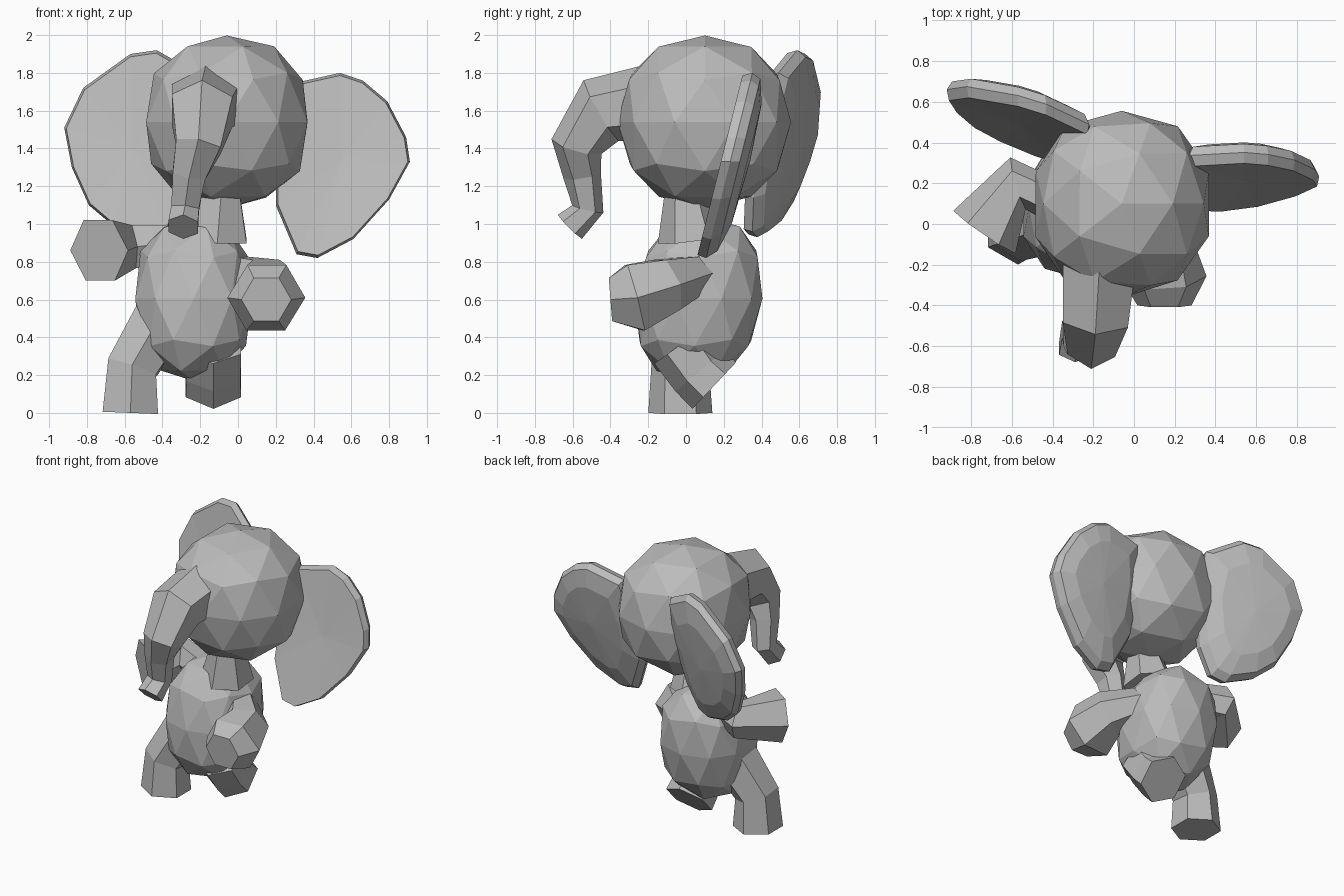
import bpy, bmesh, random
from math import copysign
from mathutils import Vector

random.seed(4)
cube = bpy.data.objects.get("Cube")
if cube:
    bpy.data.objects.remove(cube, do_unlink=True)

# One plain grey covers the whole figure
grey = bpy.data.materials.new("elephant_grey")
colour = (0.5, 0.5, 0.5, 1)
grey.diffuse_color = colour
grey.use_nodes = True
grey.node_tree.nodes["Principled BSDF"].inputs["Base Color"].default_value = colour


def finish(bm, name):
    bmesh.ops.recalc_face_normals(bm, faces=bm.faces)
    mesh = bpy.data.meshes.new(name)
    bm.to_mesh(mesh)
    bm.free()
    mesh.materials.append(grey)
    obj = bpy.data.objects.new(name, mesh)
    bpy.context.collection.objects.link(obj)
    return obj


def skin(bm, rings):
    """Join neighbouring rings of equal length with quads."""
    for a, b in zip(rings, rings[1:]):
        for i in range(len(a)):
            j = (i + 1) % len(a)
            bm.faces.new((a[i], a[j], b[j], b[i]))


def faceted_ball(name, centre, radii, fullness, lean=0.0):
    """Low-poly ball with slightly uneven facets; lower fullness is boxier."""
    bm = bmesh.new()
    bmesh.ops.create_icosphere(bm, subdivisions=2, radius=1)
    for v in bm.verts:
        p = Vector([copysign(abs(c) ** fullness, c) * r for c, r in zip(v.co, radii)])
        p *= random.uniform(0.99, 1.01)
        p.y += lean * p.z
        v.co = p + Vector(centre)
    return finish(bm, name)


def limb(name, path, ref, sides=6):
    """Faceted tube along (x, y, z, radius) stations, with flat ends."""
    bm = bmesh.new()
    pts = [Vector(p[:3]) for p in path]
    rings = []
    last = len(pts) - 1
    for k, p in enumerate(pts):
        if k == last:
            d = p - pts[k - 1]
        else:
            d = pts[k + 1] - pts[max(k - 1, 0)]
        d.normalize()
        u = (Vector(ref) - d * d.dot(Vector(ref))).normalized()
        w = d.cross(u)
        ring = bmesh.ops.create_circle(bm, segments=sides, radius=path[k][3] * 1.06)["verts"]
        for v in ring:
            v.co = p + u * v.co.x + w * v.co.y
        rings.append(ring)
    skin(bm, rings)
    for end in (rings[0], rings[-1]):
        bm.faces.new(end)
    return finish(bm, name)


def ear(name, outline, plane):
    """Leaning flap: flat front, thick rim and domed back."""
    bm = bmesh.new()
    y0, slope_x, slope_z = plane
    cx = sum(p[0] for p in outline) / len(outline)
    cz = sum(p[1] for p in outline) / len(outline)

    def point(x, z, s, depth):
        x, z = cx + (x - cx) * s, cz + (z - cz) * s
        y = y0 + slope_x * (x - cx) + slope_z * (z - cz) + depth
        return bm.verts.new((x, y, z))

    profile = ((0.97, 0.0), (1.0, 0.05), (0.93, 0.1), (0.65, 0.14))
    rings = [[point(x, z, s, d) for x, z in outline] for s, d in profile]
    skin(bm, rings)
    for ring, depth in ((rings[0], 0.02), (rings[-1], 0.155)):
        hub = point(cx, cz, 1, depth)
        for i in range(len(ring)):
            bm.faces.new((ring[i - 1], ring[i], hub))
    return finish(bm, name)


# Head, neck and body
faceted_ball("head", (-0.06, 0.1, 1.54), (0.445, 0.46, 0.46), 0.9)
limb("neck", [(-0.11, 0.03, 0.92, 0.17), (-0.09, 0.0, 1.16, 0.11)], (1, 0, 0))
faceted_ball("body", (-0.235, 0.065, 0.605), (0.32, 0.34, 0.435), 0.85, lean=0.08)

# Trunk curling down and forward at the tip
limb("trunk", [
    (-0.17, -0.18, 1.64, 0.195),
    (-0.19, -0.45, 1.6, 0.175),
    (-0.21, -0.58, 1.41, 0.13),
    (-0.26, -0.55, 1.26, 0.095),
    (-0.28, -0.52, 1.08, 0.08),
    (-0.29, -0.615, 0.985, 0.085),
], (1, 0, 0))

# Ears
ear("left_ear", [
    (0.27, 1.74), (0.54, 1.80), (0.66, 1.76), (0.79, 1.65), (0.89, 1.46),
    (0.91, 1.33), (0.8, 1.13), (0.61, 0.92), (0.42, 0.82), (0.31, 0.84),
    (0.2, 1.1), (0.2, 1.45),
], (0.185, 0.0, 0.25))
ear("right_ear", [
    (-0.22, 1.8), (-0.43, 1.92), (-0.57, 1.9), (-0.82, 1.72), (-0.92, 1.51),
    (-0.88, 1.3), (-0.79, 1.1), (-0.66, 0.99), (-0.48, 0.93), (-0.38, 0.96),
    (-0.28, 1.14), (-0.2, 1.5),
], (0.46, -0.34, 0.23))

# Arms: the left reaches forward, the right bends out to the side
limb("left_arm", [
    (-0.02, 0.07, 0.74, 0.1),
    (0.13, -0.1, 0.68, 0.15),
    (0.15, -0.27, 0.61, 0.195),
    (0.15, -0.4, 0.6, 0.125),
], (0, 0, 1))
limb("right_arm", [
    (-0.33, 0.08, 0.9, 0.1),
    (-0.57, 0.2, 0.88, 0.125),
    (-0.735, -0.04, 0.86, 0.175),
], (0, 0, 1))

# Legs: the right stands, the left is kicked back
limb("right_leg", [
    (-0.4, 0.02, 0.5, 0.16),
    (-0.56, -0.03, 0.24, 0.145),
    (-0.57, -0.03, 0.0, 0.16),
], (1, 0, 0))
limb("left_leg", [
    (-0.13, -0.03, 0.36, 0.16),
    (-0.13, 0.07, 0.22, 0.155),
    (-0.13, 0.15, 0.145, 0.16),
], (1, 0, 0))
